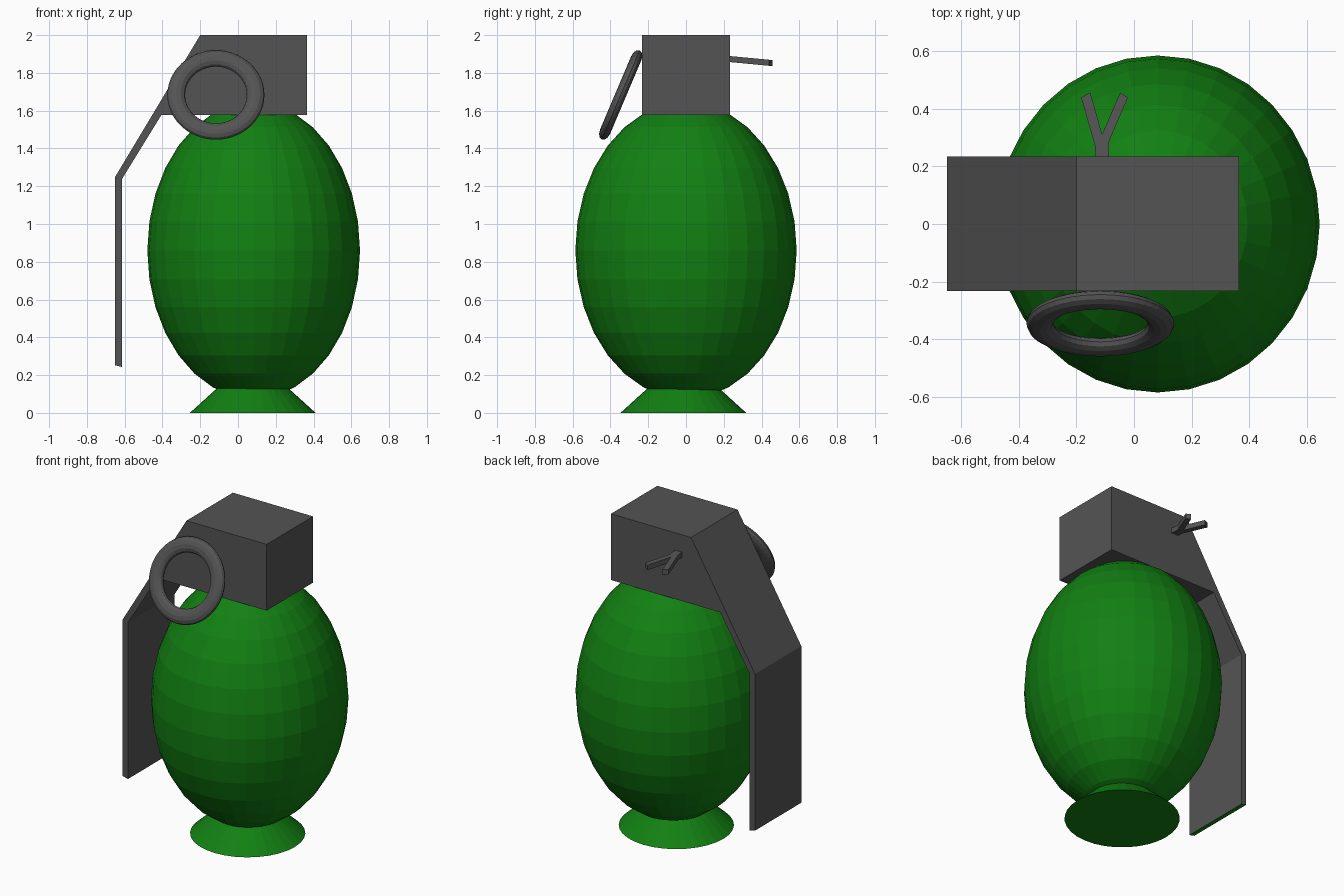
import bpy, bmesh, math
from mathutils import Matrix, Vector

if "Cube" in bpy.data.objects:
    bpy.data.objects.remove(bpy.data.objects["Cube"])


def material(name, rgb):
    m = bpy.data.materials.new(name)
    m.diffuse_color = (*rgb, 1)
    m.use_nodes = True
    m.node_tree.nodes["Principled BSDF"].inputs["Base Color"].default_value = m.diffuse_color
    return m


GREEN = material("green", (0.006, 0.216, 0.006))
GREY = material("dark grey", (0.088, 0.088, 0.088))


def add_object(name, bm, *mats):
    bmesh.ops.recalc_face_normals(bm, faces=bm.faces)
    mesh = bpy.data.meshes.new(name)
    bm.to_mesh(mesh)
    bm.free()
    for m in mats:
        mesh.materials.append(m)
    obj = bpy.data.objects.new(name, mesh)
    bpy.context.collection.objects.link(obj)
    return obj


def prism(points, offset):
    """Extrude a closed outline of 3D points by an offset."""
    bm = bmesh.new()
    face = bm.faces.new([bm.verts.new(p) for p in points])
    geom = bmesh.ops.extrude_face_region(bm, geom=[face], use_keep_orig=True)["geom"]
    new = [g for g in geom if isinstance(g, bmesh.types.BMVert)]
    bmesh.ops.translate(bm, verts=new, vec=Vector(offset))
    return bm


# Egg-shaped body
bm = bmesh.new()
bmesh.ops.create_uvsphere(
    bm, u_segments=32, v_segments=16, radius=1,
    matrix=Matrix.Translation((0.083, 0, 0.86)) @ Matrix.Diagonal((0.563, 0.586, 0.785, 1)))
add_object("body", bm, GREEN)

# Flared foot
bm = bmesh.new()
bmesh.ops.create_cone(bm, cap_ends=True, segments=32, radius1=0.333, radius2=0.15, depth=0.166,
                      matrix=Matrix.Translation((0.078, -0.014, 0.083)))
add_object("foot", bm, GREEN)

# Cap and safety lever in one side profile, with a green lever tip
profile = [(-0.2, 2.0), (0.365, 2.0), (0.365, 1.578), (-0.405, 1.578),
           (-0.613, 1.24), (-0.613, 0.243), (-0.65, 0.252), (-0.65, 1.25)]
bm = prism([(x, -0.233, z) for x, z in profile], (0, 0.467, 0))
for f in bm.faces:
    f.material_index = 1 if f.calc_center_median().z < 0.3 else 0
add_object("cap_and_lever", bm, GREY, GREEN)

# Tilted, slightly flattened pull ring
bm = bmesh.new()
tilt = Matrix.Translation((-0.117, -0.346, 1.683)) @ Matrix.Rotation(math.radians(67), 4, 'X')
SIDES = 12
section = []
for i in range(SIDES):
    a = 2 * math.pi * i / SIDES
    section.append(bm.verts.new((0.21 + 0.047 * math.cos(a), 0, 0.029 * math.sin(a))))
edges = [bm.edges.new((section[i], section[(i + 1) % SIDES])) for i in range(SIDES)]
bmesh.ops.spin(bm, geom=section + edges, cent=(0, 0, 0), axis=(0, 0, 1),
               angle=2 * math.pi, steps=48, use_merge=False)
bmesh.ops.remove_doubles(bm, verts=bm.verts, dist=0.0005)
bm.transform(tilt)
add_object("pull_ring", bm, GREY)

# Split pin at the back, drooping slightly outwards
outline = [(-0.135, 0.2), (-0.087, 0.2), (-0.087, 0.287), (-0.021, 0.44), (-0.048, 0.457),
           (-0.111, 0.312), (-0.152, 0.457), (-0.184, 0.44), (-0.135, 0.27)]
bm = prism([(x, y, 1.857 - 0.095 * (y - 0.235)) for x, y in outline], (0, 0, 0.032))
add_object("split_pin", bm, GREY)
